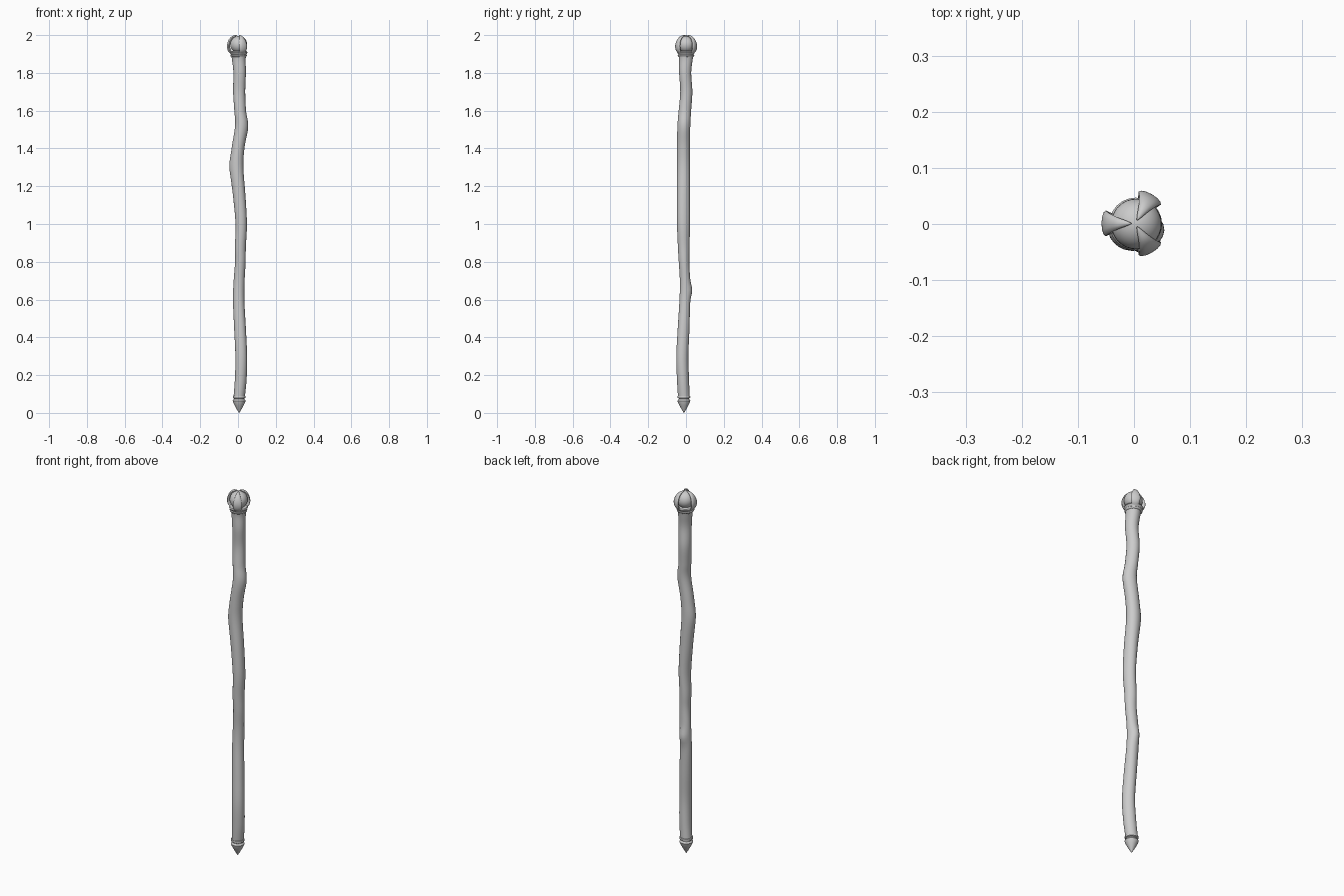
import bpy, bmesh
from math import sin, cos, pi, exp
from mathutils import Vector

if "Cube" in bpy.data.objects:
    bpy.data.objects.remove(bpy.data.objects["Cube"])


def loft(name, rings, sides=20, bump=None):
    """Skin rings given as (centre, half axis u, half axis v)."""
    bm = bmesh.new()
    loops = []
    for c, u, v in rings:
        loop = []
        for i in range(sides):
            a = 2 * pi * i / sides
            k = bump(c.z, a) if bump else 1
            loop.append(bm.verts.new(c + (u * cos(a) + v * sin(a)) * k))
        loops.append(loop)
    for lo, hi in zip(loops, loops[1:]):
        for i in range(sides):
            j = (i + 1) % sides
            bm.faces.new((lo[i], lo[j], hi[j], hi[i]))
    bm.faces.new(loops[0][::-1])
    bm.faces.new(loops[-1])
    bmesh.ops.recalc_face_normals(bm, faces=bm.faces[:])
    me = bpy.data.meshes.new(name)
    bm.to_mesh(me)
    bm.free()
    ob = bpy.data.objects.new(name, me)
    bpy.context.collection.objects.link(ob)
    smooth(ob)
    return ob


def smooth(ob):
    bpy.ops.object.select_all(action='DESELECT')
    ob.select_set(True)
    bpy.context.view_layer.objects.active = ob
    bpy.ops.object.shade_smooth_by_angle(angle=0.7)


def spline(keys, steps):
    """Catmull-Rom samples through tuples of any length."""
    out = []
    k = [keys[0]] + keys + [keys[-1]]
    for i in range(1, len(k) - 2):
        for s in range(steps):
            t = s / steps
            out.append([0.5 * (2*b + (c-a)*t + (2*a-5*b+4*c-d)*t*t + (3*b-a-3*c+d)*t**3)
                        for a, b, c, d in zip(*k[i-1:i+3])])
    return out + [list(keys[-1])]


def lathe(name, x, y, profile):
    loft(name, [(Vector((x, y, z)), Vector((r, 0, 0)), Vector((0, r, 0)))
                for r, z in profile], 24)


# Crooked wooden shaft: z, centre x, centre y, half width x, half width y
shaft = [
    (0.085, 0.006, -0.011, 0.030, 0.031), (0.18, 0.014, -0.016, 0.031, 0.032),
    (0.30, 0.017, -0.020, 0.031, 0.032), (0.45, 0.011, -0.013, 0.031, 0.031),
    (0.60, 0.004, -0.006, 0.030, 0.028), (0.70, 0.006, -0.005, 0.029, 0.027),
    (0.80, 0.012, -0.010, 0.028, 0.028), (0.88, 0.012, -0.012, 0.029, 0.031),
    (1.00, 0.017, -0.014, 0.030, 0.034), (1.15, 0.007, -0.014, 0.033, 0.034),
    (1.30, -0.007, -0.013, 0.036, 0.034), (1.40, 0.000, -0.013, 0.034, 0.034),
    (1.52, 0.018, -0.011, 0.034, 0.034), (1.60, 0.011, -0.006, 0.031, 0.033),
    (1.70, 0.006, 0.001, 0.032, 0.032), (1.80, 0.009, -0.005, 0.033, 0.032),
    (1.87, 0.005, -0.001, 0.036, 0.036), (1.905, 0.004, 0.0, 0.042, 0.042)]


def knots(z, a):
    k = 1.0 + 0.02 * sin(3 * a + 9 * z)
    for kz, ka, h in ((0.65, pi / 2, 0.4), (1.3, pi, 0.06), (1.5, 0, 0.06)):
        k += h * exp(-((z - kz) / 0.04) ** 2) * max(0, cos(a - ka)) ** 4
    return k


loft("shaft", [(Vector((x, y, z)), Vector((rx, 0, 0)), Vector((0, ry, 0)))
               for z, x, y, rx, ry in spline(shaft, 6)], 20, knots)

# Pointed foot with a ring above it
lathe("foot_spike", 0.006, -0.011, [
    (0.0008, 0.0), (0.012, 0.018), (0.024, 0.040), (0.032, 0.056),
    (0.034, 0.064), (0.031, 0.070), (0.027, 0.073), (0.027, 0.076),
    (0.033, 0.079), (0.034, 0.084), (0.033, 0.089), (0.028, 0.092)])

# Collar beads under the head
lathe("head_collar", 0.003, 0.0, [
    (0.038, 1.885), (0.043, 1.889), (0.044, 1.894), (0.040, 1.898),
    (0.044, 1.902), (0.047, 1.908), (0.044, 1.914), (0.030, 1.917)])

# Orb
bpy.ops.mesh.primitive_uv_sphere_add(segments=32, ring_count=16, radius=0.045,
                                     location=(0.004, 0, 1.95))
orb = bpy.context.object
orb.name = "orb"
smooth(orb)

# Three tapering claws holding the orb: distance out, z, half width, half thickness
claw = [(0.036, 1.905, 0.016, 0.007), (0.048, 1.920, 0.021, 0.008),
        (0.052, 1.943, 0.023, 0.008), (0.046, 1.968, 0.018, 0.008),
        (0.032, 1.987, 0.011, 0.007), (0.016, 1.996, 0.005, 0.004),
        (0.007, 1.999, 0.001, 0.001)]
path = spline(claw, 4)
for n, ang in enumerate((pi, pi / 3, -pi / 3)):
    out = Vector((cos(ang), sin(ang), 0))
    side = Vector((-sin(ang), cos(ang), 0))
    pts = [Vector((0.002, 0.001, 0)) + out * r + Vector((0, 0, z)) for r, z, _, _ in path]
    rings = []
    for i, p in enumerate(pts):
        tan = (pts[min(i + 1, len(pts) - 1)] - pts[max(i - 1, 0)]).normalized()
        rings.append((p, side * path[i][2], tan.cross(side) * path[i][3]))
    loft(f"claw_{n + 1}", rings, 12)
